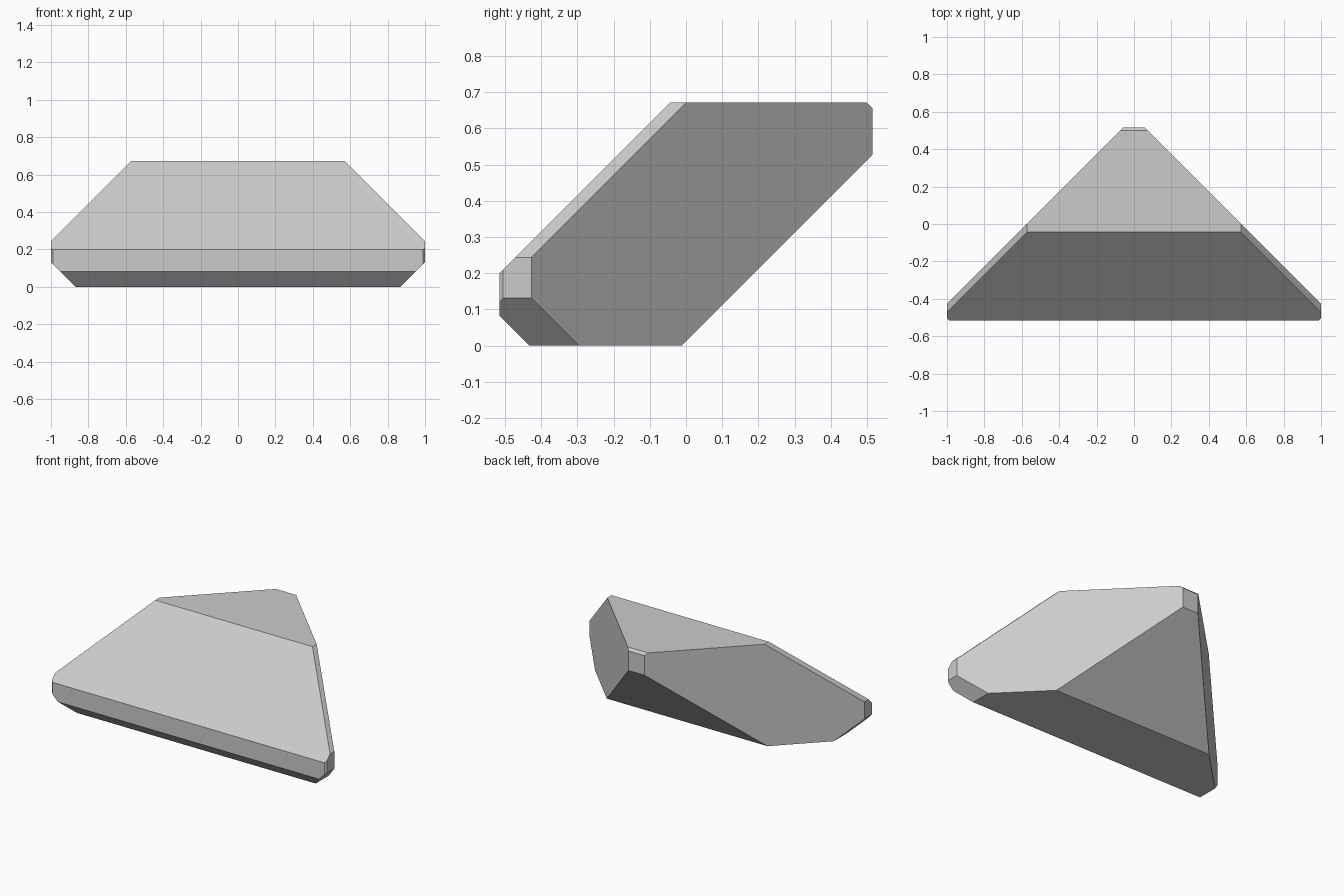
import bpy, bmesh
from mathutils import Vector

if "Cube" in bpy.data.objects:
    bpy.data.objects.remove(bpy.data.objects["Cube"])

HALF_Y, HEIGHT = 0.515, 0.672

# starting block
bm = bmesh.new()
bmesh.ops.create_cube(bm, size=1.0)
for v in bm.verts:
    v.co = (v.co.x * 2, v.co.y * HALF_Y * 2, (v.co.z + 0.5) * HEIGHT)


def cut(normal, limit):
    """Slice off everything where normal . p > limit and cap the opening."""
    n = Vector(normal)
    geom = bm.verts[:] + bm.edges[:] + bm.faces[:]
    res = bmesh.ops.bisect_plane(bm, geom=geom, dist=1e-5, plane_co=n * (limit / n.length_squared),
                                 plane_no=n, clear_outer=True)
    edges = [e for e in res["geom_cut"] if isinstance(e, bmesh.types.BMEdge)]
    bmesh.ops.contextual_create(bm, geom=edges)


# front and back slopes
cut((0, -1, 1), 0.715)
cut((0, 1, -1), -0.012)
cut((0, -1, -1), 0.433)
cut((0, 1, 1), 1.171)

# mirrored side slopes
for s in (1, -1):
    cut((s, 1, 0), 0.573)
    cut((s, 0, 1), 1.244)
    cut((s, 0, -1), 0.869)
    cut((s, -1, 0), 1.505)

bmesh.ops.recalc_face_normals(bm, faces=bm.faces[:])
mesh = bpy.data.meshes.new("faceted_rock")
bm.to_mesh(mesh)
bm.free()
rock = bpy.data.objects.new("faceted_rock", mesh)
bpy.context.collection.objects.link(rock)
